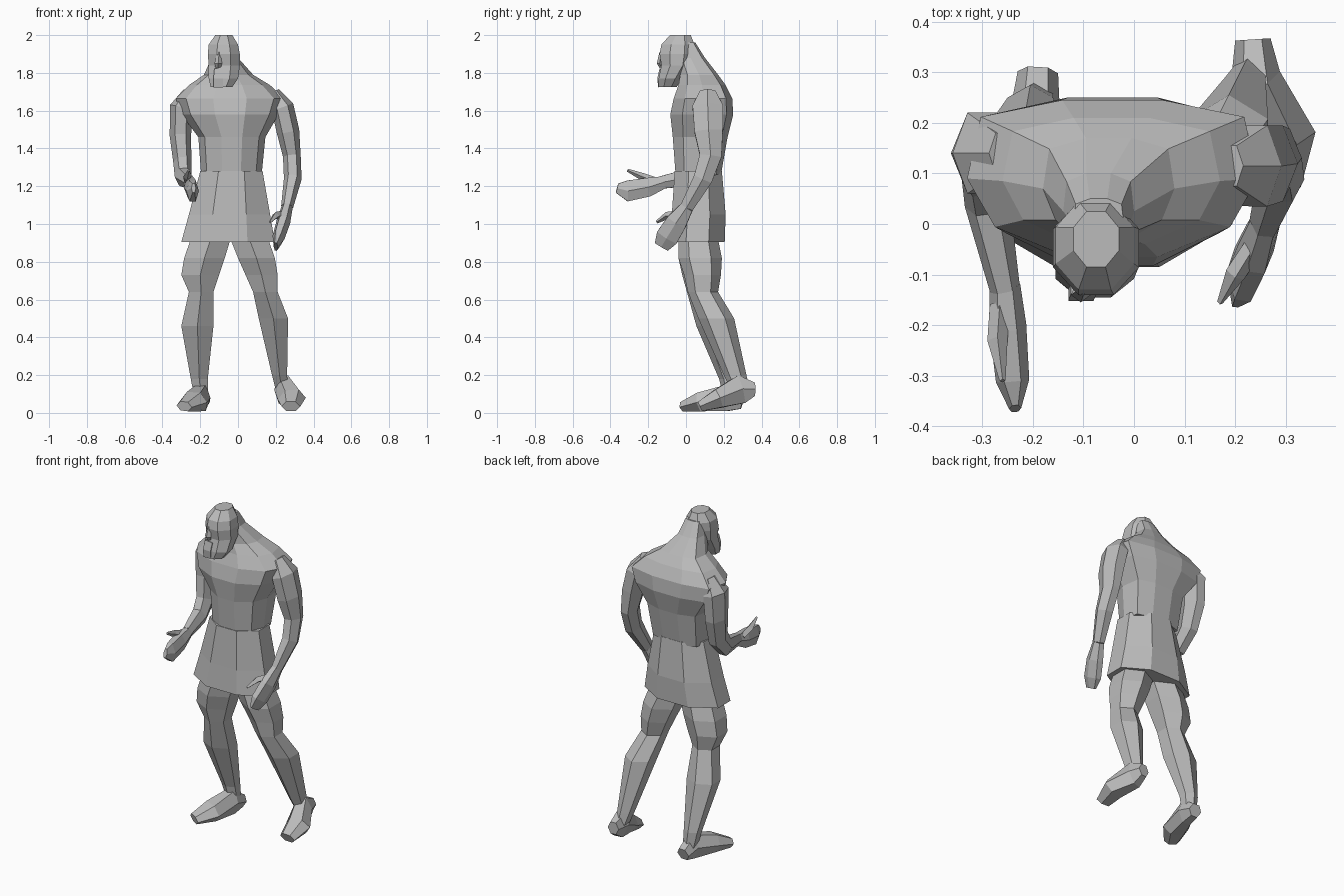
import bpy
import bmesh
import math
from mathutils import Vector

default_cube = bpy.data.objects.get("Cube")
if default_cube:
    bpy.data.objects.remove(default_cube, do_unlink=True)

# One plain grey for the whole figure
grey = bpy.data.materials.new("stone grey")
grey.use_nodes = True
grey_colour = (0.5, 0.5, 0.5, 1)
grey.diffuse_color = grey_colour
grey.node_tree.nodes["Principled BSDF"].inputs["Base Color"].default_value = grey_colour


def unit_ring(sides, phase, broad_back=False):
    """Polygon filling the square from -1 to 1, squarer behind if asked."""
    angles = [(i + phase) * math.tau / sides for i in range(sides)]
    points = [(math.cos(a), math.sin(a)) for a in angles]
    wide = max(abs(u) for u, v in points)
    deep = max(abs(v) for u, v in points)
    points = [(u / wide, v / deep) for u, v in points]
    if broad_back:
        points = [(u * 1.12, math.sqrt(v)) if v > 0.01 else (u, v) for u, v in points]
    return points


def skin(name, rings):
    """Join successive rings with flat faces and close both ends."""
    bm = bmesh.new()
    loops = [[bm.verts.new(point) for point in ring] for ring in rings]
    count = len(loops[0])
    for lower, upper in zip(loops, loops[1:]):
        for i in range(count):
            j = (i + 1) % count
            bm.faces.new((lower[i], lower[j], upper[j], upper[i]))
    bm.faces.new(list(reversed(loops[0])))
    bm.faces.new(loops[-1])
    bmesh.ops.recalc_face_normals(bm, faces=bm.faces)
    mesh = bpy.data.meshes.new(name)
    bm.to_mesh(mesh)
    bm.free()
    mesh.materials.append(grey)
    part = bpy.data.objects.new(name, mesh)
    bpy.context.collection.objects.link(part)
    return part


def stack(name, sections, sides=6, phase=0.5, broad_back=False):
    """Level rings, each given as left, right, front, back and height."""
    rings = []
    for left, right, front, back, height in sections:
        middle = Vector(((left + right) / 2, (front + back) / 2, height))
        half_x, half_y = (right - left) / 2, (back - front) / 2
        rings.append([middle + Vector((u * half_x, v * half_y, 0))
                      for u, v in unit_ring(sides, phase, broad_back)])
    return skin(name, rings)


def tube(name, sections, sides=6, phase=0):
    """Rings square to a path, each given as a centre and two radii."""
    centres = [Vector(section[:3]) for section in sections]
    last = len(centres) - 1
    rings = []
    for i, section in enumerate(sections):
        along = (centres[min(i + 1, last)] - centres[max(i - 1, 0)]).normalized()
        across = Vector((1, 0, 0))
        across = (across - along * across.dot(along)).normalized()
        other = along.cross(across)
        rings.append([centres[i] + across * u * section[3] + other * v * section[4]
                      for u, v in unit_ring(sides, phase)])
    return skin(name, rings)


# Flared tunic skirt
stack("skirt", [
    (-.3, .195, -.085, .205, .905),
    (-.26, .17, -.075, .21, 1.05),
    (-.2, .13, -.06, .19, 1.28),
], sides=8)

# Chest, broad back and sloping neck in one body
stack("torso", [
    (-.195, .125, -.055, .185, 1.26),
    (-.21, .145, -.07, .22, 1.46),
    (-.3, .215, -.083, .25, 1.58),
    (-.33, .245, -.065, .245, 1.665),
    (-.26, .17, -.04, .21, 1.735),
    (-.18, .08, -.03, .17, 1.79),
    (-.14, 0, -.05, .1, 1.88),
    (-.12, -.02, -.05, .05, 1.96),
], sides=10, phase=0, broad_back=True)

# Head with a heavy square jaw
stack("head", [
    (-.145, -.03, -.145, -.05, 1.725),
    (-.155, 0, -.145, -.02, 1.77),
    (-.155, .01, -.13, .03, 1.84),
    (-.16, .01, -.14, .045, 1.9),
    (-.155, 0, -.13, .045, 1.95),
    (-.12, -.03, -.085, .025, 2),
], sides=8)

# Face
tube("nose", [
    (-.1, -.13, 1.91, .01, .01),
    (-.105, -.14, 1.85, .02, .015),
    (-.105, -.13, 1.83, .015, .01),
], sides=4)
tube("beard", [
    (-.1, -.13, 1.82, .025, .01),
    (-.105, -.14, 1.77, .025, .012),
    (-.105, -.135, 1.725, .025, .012),
], sides=4, phase=0.5)

# Legs, the left one trailing behind
stack("right_leg", [
    (-.25, -.04, -.04, .17, .92),
    (-.285, -.07, -.04, .185, .82),
    (-.3, -.1, -.02, .18, .73),
    (-.26, -.13, .005, .165, .64),
    (-.3, -.13, .055, .22, .46),
    (-.25, -.16, .175, .275, .18),
    (-.23, -.16, .2, .28, .08),
])
stack("left_leg", [
    (-.04, .16, -.04, .17, .92),
    (0, .195, -.04, .19, .82),
    (.04, .21, -.01, .185, .73),
    (.08, .21, .01, .17, .64),
    (.11, .265, .065, .255, .5),
    (.18, .26, .2, .32, .2),
    (.2, .265, .24, .34, .12),
])

# Feet, from heel to toe
tube("right_foot", [
    (-.19, .3, .055, .04, .035),
    (-.195, .22, .08, .05, .07),
    (-.235, .08, .06, .075, .05),
    (-.285, -.015, .035, .045, .025),
])
tube("left_foot", [
    (.235, .365, .125, .035, .035),
    (.24, .29, .125, .05, .075),
    (.285, .17, .075, .075, .05),
    (.28, .075, .035, .05, .027),
])

# Arms growing out of the shoulders, the right one bent forward
tube("right_arm", [
    (-.26, .14, 1.7, .03, .04),
    (-.3, .14, 1.62, .06, .08),
    (-.305, .14, 1.47, .057, .07),
    (-.295, .11, 1.33, .048, .06),
    (-.29, .04, 1.25, .045, .05),
    (-.255, -.13, 1.22, .03, .033),
])
tube("left_arm", [
    (.19, .115, 1.7, .03, .04),
    (.235, .115, 1.62, .06, .08),
    (.265, .12, 1.49, .06, .075),
    (.285, .13, 1.36, .047, .058),
    (.29, .09, 1.24, .047, .05),
    (.26, .005, 1.09, .032, .035),
])

# Mitten hands and thumbs
tube("right_hand", [
    (-.255, -.12, 1.22, .03, .033),
    (-.25, -.2, 1.195, .037, .05),
    (-.24, -.31, 1.175, .033, .055),
    (-.235, -.365, 1.19, .012, .025),
])
tube("right_thumb", [
    (-.265, -.16, 1.225, .02, .022),
    (-.27, -.23, 1.25, .02, .02),
    (-.26, -.31, 1.285, .006, .008),
], sides=4)
tube("left_hand", [
    (.26, .005, 1.09, .03, .035),
    (.24, -.05, 1.01, .037, .055),
    (.215, -.1, .93, .033, .06),
    (.2, -.13, .88, .012, .04),
])
tube("left_thumb", [
    (.24, -.04, 1.05, .02, .022),
    (.2, -.1, 1.045, .02, .02),
    (.17, -.155, 1.01, .006, .008),
], sides=4)
